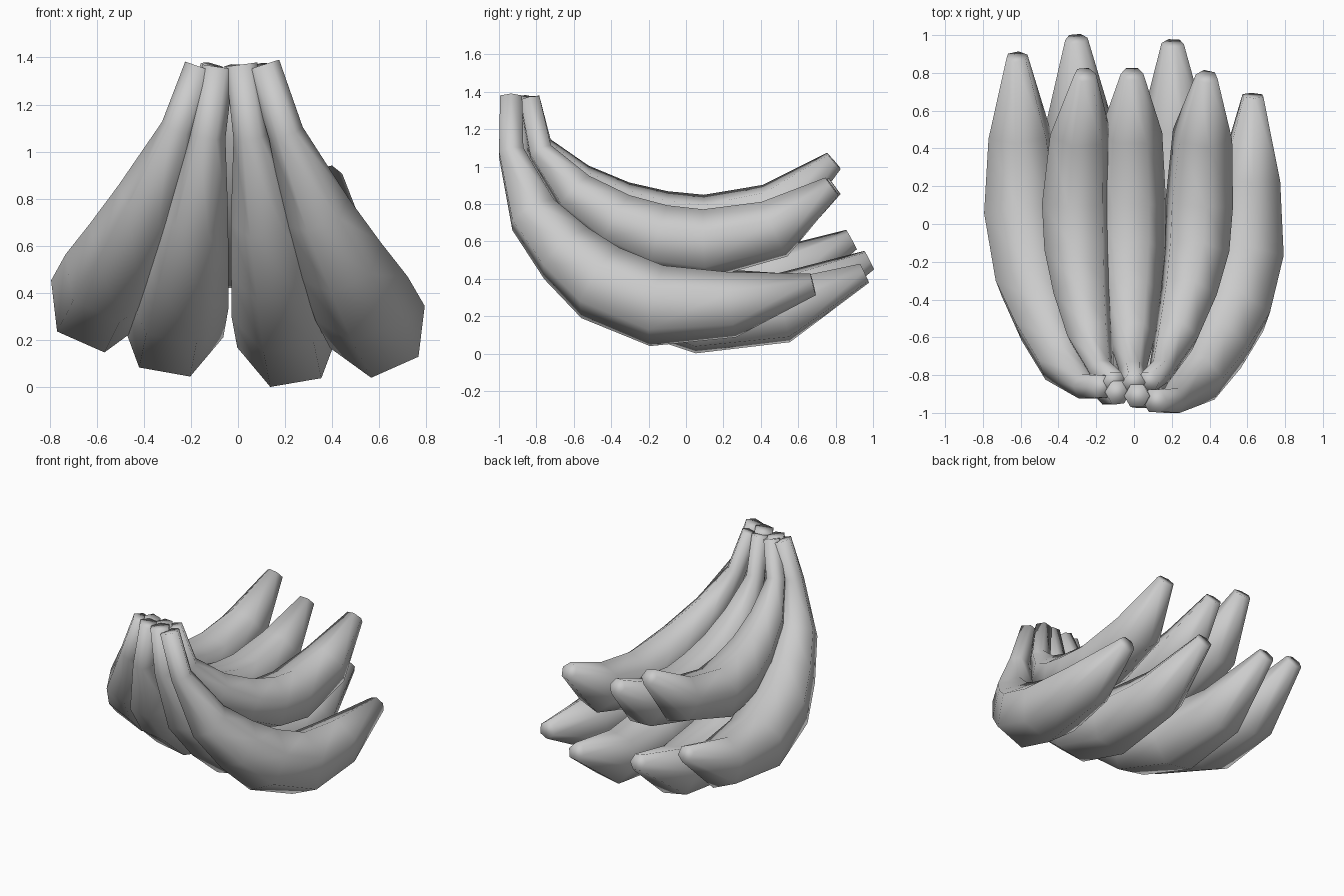
import bpy, bmesh, math
from mathutils import Vector

if "Cube" in bpy.data.objects:
    bpy.data.objects.remove(bpy.data.objects["Cube"])

# Ring profiles: (fraction along length, fraction of drop, radius)
LOWER = [(0, 0, .068), (0, .26, .076), (.08, .56, .145), (.2, .745, .185),
         (.325, .886, .217), (.53, .995, .22)]
UPPER = [(0, 0, .06), (.035, .36, .07), (.15, .65, .125), (.29, .845, .16),
         (.43, .96, .185), (.58, 1, .19)]


def banana(name, profile, stem, low, tip, pre, bow=0, shift=0):
    """Six-sided tapered sweep in a leaning plane; low = (x, z) of the belly,
    pre = (radius, length fraction, lift) of the last full ring."""
    stem, tip = Vector(stem), Vector(tip)
    lx, lz = low
    pts, radii = [], []
    for t, d, r in profile:
        t += shift * t
        pts.append(Vector((stem.x + (lx - stem.x) * d + bow * math.sin(math.pi * d),
                           stem.y + (tip.y - stem.y) * t,
                           stem.z + (lz - stem.z) * d)))
        radii.append(r)
    pts.append(Vector((lx + (tip.x - lx) * .45,
                       stem.y + (tip.y - stem.y) * (pre[1] + shift * .4),
                       lz + (tip.z - lz) * pre[2])))
    radii.append(pre[0])
    pts.append(tip)
    radii.append(.06)
    lean = math.atan2(lx - stem.x, stem.z - lz)
    side0 = Vector((math.cos(lean), 0, math.sin(lean)))

    bm = bmesh.new()
    rings = []
    n = len(pts)
    for i, (p, r) in enumerate(zip(pts, radii)):
        a = (p - pts[i - 1]).normalized() if i else Vector()
        b = (pts[i + 1] - p).normalized() if i < n - 1 else Vector()
        tan = (a + b).normalized()
        side = (side0 - tan * side0.dot(tan)).normalized()
        up = side.cross(tan)
        rings.append([bm.verts.new(p + r * (math.cos(k * math.pi / 3) * side
                                            + math.sin(k * math.pi / 3) * up))
                      for k in range(6)])
    for r0, r1 in zip(rings, rings[1:]):
        for k in range(6):
            j = (k + 1) % 6
            bm.faces.new((r0[k], r0[j], r1[j], r1[k]))
    bm.faces.new(rings[0][::-1])
    bm.faces.new(rings[-1])
    bmesh.ops.recalc_face_normals(bm, faces=bm.faces)
    for f in bm.faces:
        f.smooth = True
    me = bpy.data.meshes.new(name)
    bm.to_mesh(me)
    bm.free()
    bpy.context.collection.objects.link(bpy.data.objects.new(name, me))


# Lower hand of four
for name, stem, low, tip, bow, shift in [
    ("lower_banana_outer_right", (.11, -.935, 1.37), (.595, .25), (.63, .68, .37), -.045, -.09),
    ("lower_banana_inner_right", (.015, -.91, 1.37), (.215, .2), (.205, .955, .43), -.015, 0),
    ("lower_banana_inner_left", (-.085, -.89, 1.36), (-.28, .245), (-.305, .98, .5), .01, 0),
    ("lower_banana_outer_left", (-.16, -.86, 1.36), (-.595, .36), (-.62, .885, .61), .03, 0),
]:
    banana(name, LOWER, stem, low, tip, (.178, .765, .1), bow, shift)

# Upper hand of three
for name, stem, low, tip, bow in [
    ("upper_banana_right", (.075, -.835, 1.36), (.345, .585), (.385, .78, .895), -.03),
    ("upper_banana_middle", (0, -.84, 1.36), (-.02, .585), (-.01, .795, .895), 0),
    ("upper_banana_left", (-.1, -.835, 1.36), (-.305, .665), (-.26, .79, 1.03), 0),
]:
    banana(name, UPPER, stem, low, tip, (.165, .81, .26), bow)
